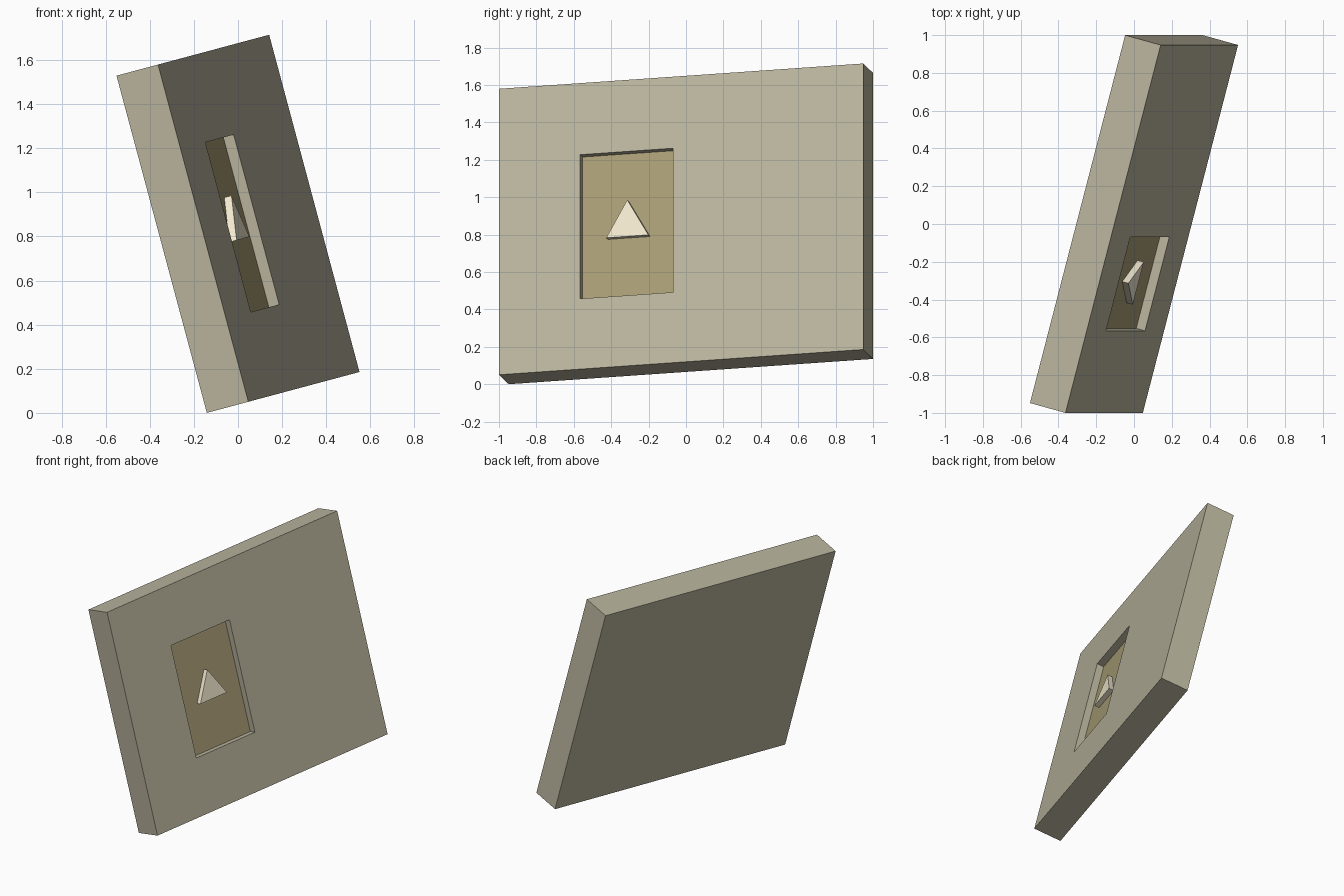
import bpy, bmesh
from math import radians, sin, cos, pi
from mathutils import Matrix

if "Cube" in bpy.data.objects:
    bpy.data.objects.remove(bpy.data.objects["Cube"])

W, H, T = 2.0165, 1.583, 0.2016          # slab width, height, thickness
TILT = radians(15)
ROT = Matrix.Rotation(-TILT, 4, 'Y') @ Matrix.Rotation(-TILT, 4, 'Z')
half_z = (W * abs(ROT[2][1]) + H * abs(ROT[2][2]) + T * abs(ROT[2][0])) / 2
FRAME = Matrix.Translation((0, 0, half_z)) @ ROT


def material(name, rgb):
    m = bpy.data.materials.new(name)
    m.diffuse_color = (*rgb, 1)
    m.use_nodes = True
    m.node_tree.nodes["Principled BSDF"].inputs["Base Color"].default_value = m.diffuse_color
    return m


def rect(cy, cz, w, h):
    return [(cy + sy * w / 2, cz + sz * h / 2)
            for sy, sz in ((-1, -1), (1, -1), (1, 1), (-1, 1))]


def prism(name, profile, x0, x1, mat=None):
    """Extrude a y-z outline from x0 to x1 in the tilted slab frame."""
    bm = bmesh.new()
    face = bm.faces.new([bm.verts.new((x0, y, z)) for y, z in profile])
    ext = bmesh.ops.extrude_face_region(bm, geom=[face])
    moved = [v for v in ext['geom'] if isinstance(v, bmesh.types.BMVert)]
    bmesh.ops.translate(bm, vec=(x1 - x0, 0, 0), verts=moved)
    bmesh.ops.recalc_face_normals(bm, faces=bm.faces)
    mesh = bpy.data.meshes.new(name)
    bm.to_mesh(mesh)
    bm.free()
    ob = bpy.data.objects.new(name, mesh)
    bpy.context.collection.objects.link(ob)
    ob.matrix_world = FRAME
    if mat:
        mesh.materials.append(mat)
    return ob


stone = material("stone", (0.49, 0.46, 0.34))
ochre = material("ochre", (0.40, 0.34, 0.18))
cream = material("cream", (0.90, 0.82, 0.63))

front = T / 2
floor = front - 0.05
CY, CZ = -0.302, -0.003                   # recess centre on the slab face
opening = rect(CY, CZ, 0.513, 0.797)

# Slab with a rectangular pocket
slab = prism("slab", rect(0, 0, W, H), -front, front, stone)
cutter = prism("pocket_cutter", opening, floor - 0.01, front + 0.1, stone)
cutter.hide_render = True
cutter.hide_viewport = True
cut = slab.modifiers.new("pocket", 'BOOLEAN')
cut.operation = 'DIFFERENCE'
cut.solver = 'EXACT'
cut.object = cutter

# Coloured panel at the bottom of the pocket
prism("recess_panel", opening, floor - 0.01, floor, ochre)

# Raised triangle on the panel
tri = [(CY + 0.1345 * cos(pi / 2 + i * 2 * pi / 3),
        CZ + 0.1345 * sin(pi / 2 + i * 2 * pi / 3)) for i in range(3)]
prism("arrow_triangle", tri, floor, front - 0.015, cream)
